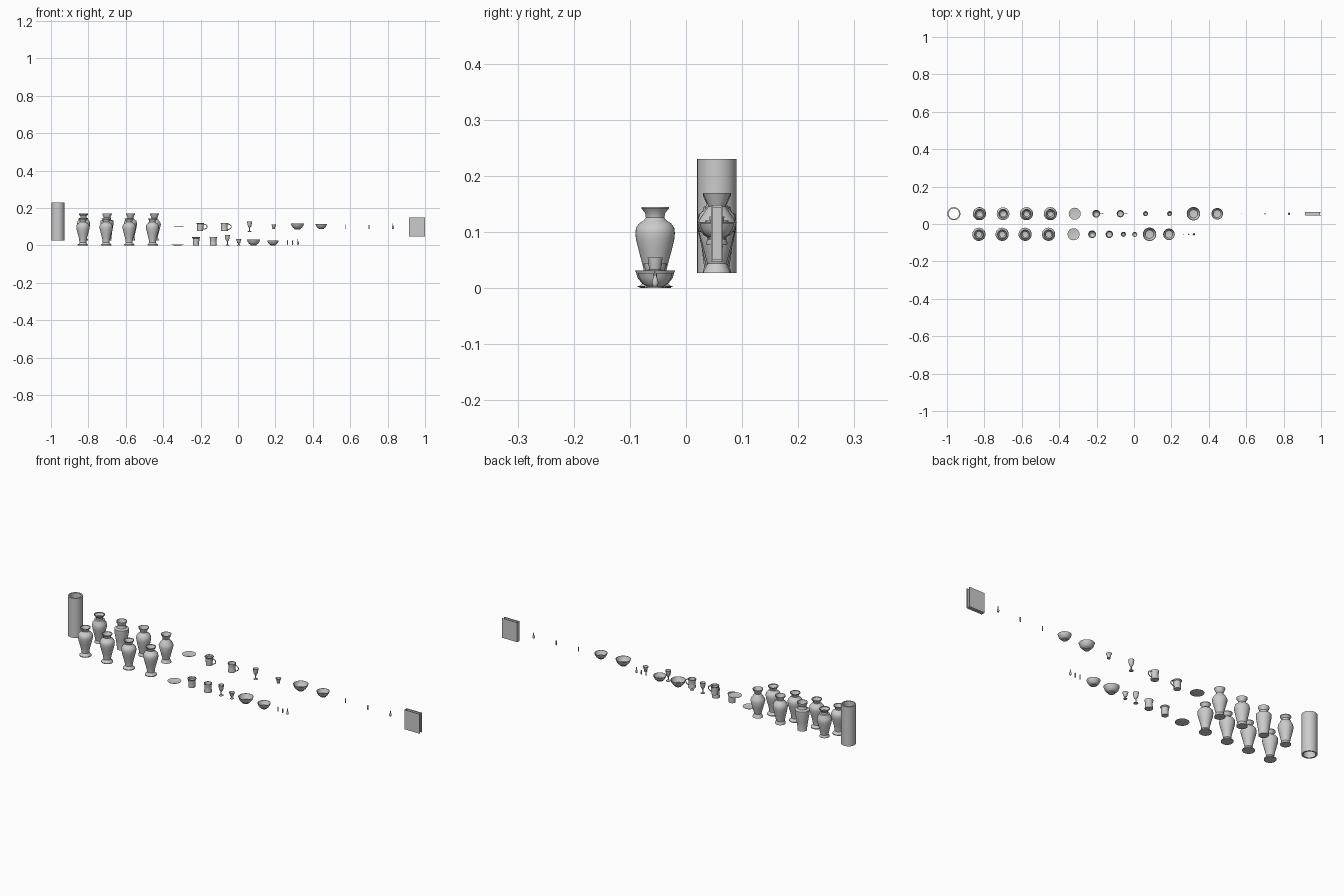
import bpy, bmesh, math

FRONT, BACK = -0.055, 0.055


def finish(name, bm, loc):
    bmesh.ops.recalc_face_normals(bm, faces=bm.faces)
    me = bpy.data.meshes.new(name)
    bm.to_mesh(me)
    bm.free()
    ob = bpy.data.objects.new(name, me)
    ob.location = loc
    bpy.context.collection.objects.link(ob)
    for o in bpy.context.selected_objects:
        o.select_set(False)
    ob.select_set(True)
    bpy.context.view_layer.objects.active = ob
    bpy.ops.object.shade_smooth_by_angle(angle=math.radians(35))
    return ob


def lathe(name, profile, loc, n=32, closed=False):
    """Spin (radius, height) points around z; r = 0 gives a pole."""
    bm = bmesh.new()
    rings = []
    for r, z in profile:
        if r == 0:
            rings.append([bm.verts.new((0, 0, z))] * n)
        else:
            rings.append([bm.verts.new((r * math.cos(2 * math.pi * i / n),
                                        r * math.sin(2 * math.pi * i / n), z)) for i in range(n)])
    pairs = list(zip(rings, rings[1:]))
    if closed:
        pairs.append((rings[-1], rings[0]))
    for a, b in pairs:
        for i in range(n):
            j = (i + 1) % n
            bm.faces.new(list(dict.fromkeys((a[i], a[j], b[j], b[i]))))
    return finish(name, bm, loc)


def vessel(name, outer, loc, floor, wall=0.002, n=32):
    """Hollow pot: outer wall, rim, then inner wall down to the floor height."""
    inner = [(max(r - wall, 0.001), z) for r, z in reversed(outer) if z > floor + 0.002]
    base = outer[0][1]
    return lathe(name, [(0, base)] + outer + inner + [(0, floor)], loc, n)


def handle(name, x, y, z, r, h):
    """Curved cup handle on the +x side."""
    cu = bpy.data.curves.new(name, 'CURVE')
    cu.dimensions = '3D'
    cu.bevel_depth = 0.0022
    cu.bevel_resolution = 2
    cu.use_fill_caps = True
    sp = cu.splines.new('POLY')
    sp.points.add(12)
    for i, p in enumerate(sp.points):
        a = math.pi * (i / 12 - 0.5)
        p.co = (x + r * math.cos(a), y, z + h * math.sin(a), 1)
    ob = bpy.data.objects.new(name, cu)
    bpy.context.collection.objects.link(ob)


def box(name, size, loc):
    bm = bmesh.new()
    bmesh.ops.create_cube(bm, size=1)
    bmesh.ops.scale(bm, vec=size, verts=bm.verts)
    return finish(name, bm, loc)


# Open tube at the left end
lathe("tube", [(0.035, 0.027), (0.035, 0.23), (0.028, 0.23), (0.028, 0.027)],
      (-0.963, BACK, 0), closed=True)

# Front row vases: smooth rounded bodies
smooth_vase = [(0.028, 0), (0.028, 0.004), (0.022, 0.009), (0.018, 0.016), (0.019, 0.026),
               (0.023, 0.044), (0.029, 0.066), (0.034, 0.086), (0.0352, 0.098), (0.034, 0.108),
               (0.028, 0.116), (0.020, 0.121), (0.0165, 0.126), (0.018, 0.134),
               (0.0245, 0.142), (0.0245, 0.145)]
for i, x in enumerate((-0.829, -0.705, -0.582, -0.457)):
    vessel(f"front_vase_{i + 1}", smooth_vase, (x, FRONT, 0), 0.02)

# Back row vases: banded neck, straight taper, round shoulder, angular
back_vases = [
    [(0.024, 0), (0.024, 0.004), (0.019, 0.012), (0.025, 0.04), (0.033, 0.072), (0.035, 0.086),
     (0.033, 0.1), (0.025, 0.112), (0.024, 0.118), (0.017, 0.12), (0.017, 0.129),
     (0.025, 0.139), (0.025, 0.143)],
    [(0.023, 0), (0.022, 0.006), (0.027, 0.045), (0.034, 0.086), (0.034, 0.105), (0.022, 0.11),
     (0.021, 0.116), (0.018, 0.123), (0.025, 0.138), (0.025, 0.143)],
    [(0.025, 0), (0.025, 0.005), (0.020, 0.015), (0.028, 0.05), (0.034, 0.078), (0.035, 0.092),
     (0.031, 0.105), (0.021, 0.114), (0.016, 0.12), (0.017, 0.128), (0.025, 0.14), (0.025, 0.143)],
    [(0.025, 0), (0.017, 0.017), (0.026, 0.05), (0.035, 0.085), (0.031, 0.096),
     (0.015, 0.119), (0.025, 0.143)],
]
for i, (x, p) in enumerate(zip((-0.826, -0.70, -0.575, -0.447), back_vases)):
    vessel(f"back_vase_{i + 1}", p, (x, BACK, 0.027), 0.018)

# Plates
plate = [(0, 0), (0.018, 0), (0.032, 0.003), (0.032, 0.004), (0.018, 0.0015), (0, 0.0015)]
lathe("front_plate", plate, (-0.323, FRONT, 0))
lathe("back_plate", plate, (-0.317, BACK, 0.098))

# Mugs: flared-rim one and straight-sided one, handles on the back pair
mug_a = [(0.016, 0), (0.016, 0.004), (0.0165, 0.022), (0.0175, 0.03), (0.017, 0.037),
         (0.021, 0.041), (0.021, 0.044)]
mug_b = [(0.018, 0), (0.019, 0.003), (0.017, 0.012), (0.0165, 0.03), (0.0195, 0.04), (0.0195, 0.044)]
vessel("front_mug_1", mug_a, (-0.224, FRONT, 0), 0.003)
vessel("front_mug_2", mug_b, (-0.132, FRONT, 0), 0.003)
vessel("back_mug_1", mug_a, (-0.202, BACK, 0.077), 0.003)
vessel("back_mug_2", mug_b, (-0.073, BACK, 0.077), 0.003)
handle("mug_handle_1", -0.187, BACK, 0.1, 0.022, 0.014)
handle("mug_handle_2", -0.058, BACK, 0.1, 0.022, 0.015)

# Goblets with slim stems, and short footed cups
goblet = [(0.0105, 0), (0.0105, 0.002), (0.003, 0.005), (0.0022, 0.012), (0.003, 0.022),
          (0.0085, 0.028), (0.011, 0.037), (0.0135, 0.055)]
cup = [(0.009, 0), (0.009, 0.002), (0.0035, 0.005), (0.0035, 0.01), (0.008, 0.014),
       (0.010, 0.022), (0.0135, 0.033)]
vessel("front_goblet", goblet, (-0.057, FRONT, 0), 0.025, 0.0012)
vessel("back_goblet", goblet, (0.062, BACK, 0.073), 0.025, 0.0012)
vessel("front_cup", cup, (0.004, FRONT, 0), 0.0125, 0.0012)
back_cup = [(0.008, 0), (0.008, 0.002), (0.006, 0.004), (0.0085, 0.01), (0.0095, 0.017),
            (0.0135, 0.023), (0.0135, 0.025)]
vessel("back_cup", back_cup, (0.191, BACK, 0.088), 0.006, 0.0012)

# Bowls on small foot rings
bowl_big = [(0.016, 0), (0.016, 0.004), (0.024, 0.009), (0.031, 0.018), (0.034, 0.028), (0.036, 0.032)]
bowl_small = [(0.014, 0), (0.014, 0.003), (0.022, 0.008), (0.028, 0.018), (0.031, 0.027)]
vessel("front_bowl_1", bowl_big, (0.083, FRONT, 0), 0.006)
vessel("front_bowl_2", bowl_small, (0.187, FRONT, 0), 0.005)
vessel("back_bowl_1", bowl_big, (0.318, BACK, 0.086), 0.006)
vessel("back_bowl_2", bowl_small, (0.445, BACK, 0.088), 0.005)

# Tiny items: needle, peg and teardrop, once per row
needle = [(0, 0), (0.002, 0.001), (0.002, 0.024), (0, 0.026)]
peg = [(0, 0), (0.003, 0), (0.0035, 0.006), (0.003, 0.018), (0.0035, 0.022), (0, 0.023)]
drop = [(0, 0), (0.004, 0.001), (0.006, 0.007), (0.0045, 0.013), (0.002, 0.02), (0.0015, 0.03), (0, 0.032)]
for n, p, xf, xb in (("needle", needle, 0.265, 0.573), ("peg", peg, 0.292, 0.70),
                     ("teardrop", drop, 0.32, 0.828)):
    lathe("front_" + n, p, (xf, FRONT, 0.003), 16)
    lathe("back_" + n, p, (xb, BACK, 0.087), 16)

# Standing book: two covers, spine and inset pages
for side, s in (("front", -1), ("back", 1)):
    box("book_cover_" + side, (0.084, 0.003, 0.1), (0.958, BACK + s * 0.0085, 0.098))
box("book_spine", (0.004, 0.02, 0.1), (0.916, BACK, 0.098))
box("book_pages", (0.078, 0.014, 0.094), (0.956, BACK, 0.098))
